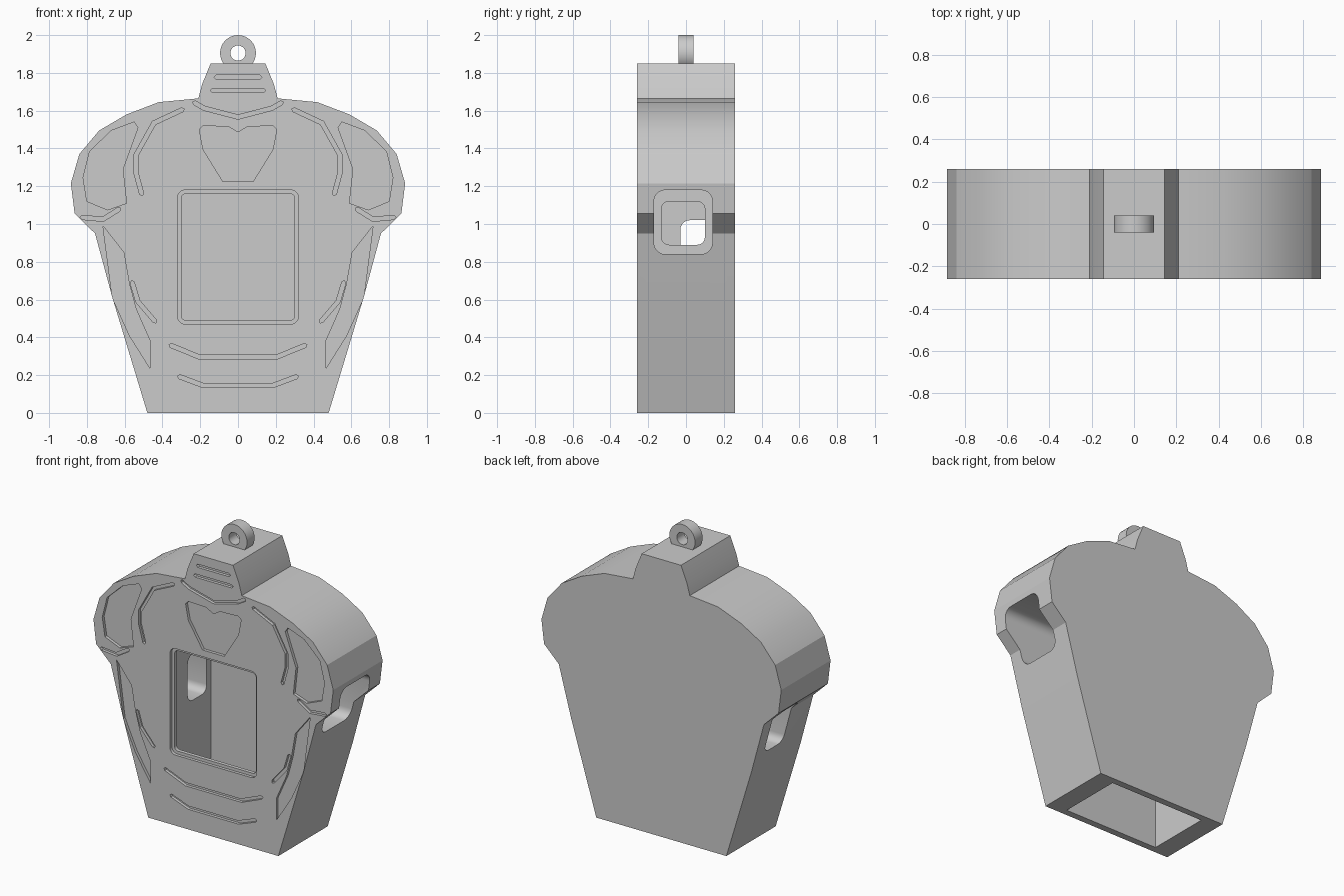
import bpy, bmesh, math
from mathutils import Vector

cube = bpy.data.objects.get("Cube")
if cube:
    bpy.data.objects.remove(cube)

grey = bpy.data.materials.new("plain_grey")
grey.use_nodes = True
GREY = (0.6, 0.6, 0.6, 1)
grey.diffuse_color = GREY
grey.node_tree.nodes["Principled BSDF"].inputs["Base Color"].default_value = GREY

FRONT, BACK = -0.26, 0.26
ENGRAVE = 0.02


def prism(name, outline, lo, hi, axis="y"):
    """Extrude an outline of (x, z) along y, or of (y, z) along x."""
    bm = bmesh.new()
    rings = []
    for d in (lo, hi):
        rings.append([bm.verts.new((u, d, z) if axis == "y" else (d, u, z)) for u, z in outline])
    bm.faces.new(rings[0])
    bm.faces.new(rings[1])
    n = len(outline)
    for i in range(n):
        j = (i + 1) % n
        bm.faces.new((rings[0][i], rings[0][j], rings[1][j], rings[1][i]))
    bmesh.ops.recalc_face_normals(bm, faces=bm.faces)
    mesh = bpy.data.meshes.new(name)
    bm.to_mesh(mesh)
    bm.free()
    mesh.materials.append(grey)
    ob = bpy.data.objects.new(name, mesh)
    bpy.context.collection.objects.link(ob)
    return ob


def flip(points):
    return [(-x, z) for x, z in points]


def symmetric(half):
    """Close a half outline with its mirror image, skipping doubled centre points."""
    return half + [p for p in reversed(flip(half)) if abs(p[0]) > 1e-5]


def circle(cx, cz, r, n=32):
    return [(cx + r * math.cos(math.tau * i / n), cz + r * math.sin(math.tau * i / n)) for i in range(n)]


def rounded_rect(u0, u1, z0, z1, r, steps=5):
    pts = []
    corners = ((u1 - r, z1 - r), (u0 + r, z1 - r), (u0 + r, z0 + r), (u1 - r, z0 + r))
    for q, (cu, cz) in enumerate(corners):
        for s in range(steps + 1):
            a = math.pi / 2 * (q + s / steps)
            pts.append((cu + r * math.cos(a), cz + r * math.sin(a)))
    return pts


def strip(path, width=0.022):
    """Outline of a thin mitred band with blunt points at both ends."""
    pts = [Vector(p) for p in path]
    left, right = [], []
    for i, p in enumerate(pts):
        before = (p - pts[i - 1]).normalized() if i else None
        after = (pts[i + 1] - p).normalized() if i < len(pts) - 1 else None
        t = ((before or after) + (after or before)).normalized()
        normal = Vector((-t.y, t.x))
        scale = width / 2 / max(0.5, t.dot(before or after))
        left.append(p + normal * scale)
        right.append(p - normal * scale)
    start = pts[0] + (pts[0] - pts[1]).normalized() * width / 2
    end = pts[-1] + (pts[-1] - pts[-2]).normalized() * width / 2
    return [tuple(p) for p in [start] + left + [end] + right[::-1]]


def carve(target, cutters):
    for c in cutters:
        c.hide_render = True
        mod = target.modifiers.new(c.name, "BOOLEAN")
        mod.operation, mod.solver, mod.object = "DIFFERENCE", "EXACT", c
    graph = bpy.context.evaluated_depsgraph_get()
    graph.update()
    mesh = bpy.data.meshes.new_from_object(target.evaluated_get(graph))
    target.modifiers.clear()
    target.data = mesh
    for c in cutters:
        bpy.data.objects.remove(c)


# Torso-shaped case with neck
torso = prism("case_body", symmetric([
    (0.48, 0), (0.665, 0.61), (0.757, 0.95), (0.865, 1.055), (0.885, 1.215), (0.84, 1.37),
    (0.735, 1.495), (0.59, 1.58), (0.42, 1.645), (0.21, 1.665), (0.19, 1.74), (0.145, 1.85)]), FRONT, BACK)

# Inner compartment, front window with lip, and the two side ports
cutters = [
    prism("compartment_cut", [(-0.35, -0.1), (0.35, -0.1), (0.35, 1.22), (-0.35, 1.22)], -0.215, 0.215),
    prism("window_lip_cut", rounded_rect(-0.32, 0.32, 0.47, 1.18, 0.04), FRONT - 0.1, FRONT + ENGRAVE),
    prism("window_cut", rounded_rect(-0.3, 0.3, 0.49, 1.16, 0.025), FRONT - 0.12, 0),
    prism("left_port_recess_cut", rounded_rect(-0.17, 0.14, 0.84, 1.18, 0.06), 0.41, 1.2, "x"),
    prism("left_port_cut", rounded_rect(-0.13, 0.1, 0.89, 1.12, 0.04), 0.2, 1.1, "x"),
    prism("right_port_cut", rounded_rect(-0.03, 0.17, 0.71, 1.02, 0.05), -1.1, -0.2, "x"),
]

# Engraved shapes that come in mirrored pairs
paired = {
    "shoulder": [(0.55, 1.54), (0.53, 1.51), (0.61, 1.29), (0.59, 1.11), (0.69, 1.075), (0.80, 1.12),
                 (0.82, 1.245), (0.785, 1.385), (0.67, 1.495)],
    "flank": [(0.715, 0.99), (0.605, 0.85), (0.575, 0.68), (0.54, 0.55), (0.465, 0.38), (0.465, 0.235),
              (0.575, 0.41), (0.665, 0.61)],
    "shoulder_line": strip([(0.295, 1.605), (0.445, 1.535), (0.54, 1.365), (0.54, 1.27), (0.51, 1.16)]),
    "armpit_line": strip([(0.63, 1.078), (0.715, 1.025), (0.825, 1.035)]),
    "rib_line": strip([(0.56, 0.69), (0.53, 0.59), (0.44, 0.485)]),
}
for name, outline in paired.items():
    cutters.append(prism("left_" + name, outline, FRONT - 0.1, FRONT + ENGRAVE))
    cutters.append(prism("right_" + name, flip(outline), FRONT - 0.1, FRONT + ENGRAVE))

# Engraved shapes on the centre line
centred = {
    "chest_plate": symmetric([(0, 1.485), (0.05, 1.515), (0.185, 1.52), (0.205, 1.5), (0.185, 1.395), (0.08, 1.225)]),
    "collar": strip(symmetric([(0.23, 1.642), (0.18, 1.613), (0, 1.566)])),
    "upper_neck_line": strip([(-0.115, 1.777), (0.115, 1.777)]),
    "lower_neck_line": strip([(-0.135, 1.707), (0.135, 1.707)]),
    "upper_belly_line": strip(symmetric([(0.355, 0.357), (0.205, 0.296)])),
    "lower_belly_line": strip(symmetric([(0.31, 0.192), (0.185, 0.145)])),
}
for name, outline in centred.items():
    cutters.append(prism(name, outline, FRONT - 0.1, FRONT + ENGRAVE))
carve(torso, cutters)

# Hanging loop on top of the neck
loop = prism("hanging_loop", circle(0, 1.905, 0.095), -0.04, 0.04)
carve(loop, [prism("loop_hole_cut", circle(0, 1.905, 0.04), -0.2, 0.2)])

# Smooth the curved shoulders and loop, keep the edges crisp
bpy.ops.object.select_all(action="DESELECT")
for ob in (torso, loop):
    ob.select_set(True)
bpy.context.view_layer.objects.active = torso
bpy.ops.object.shade_smooth_by_angle(angle=math.radians(21))
